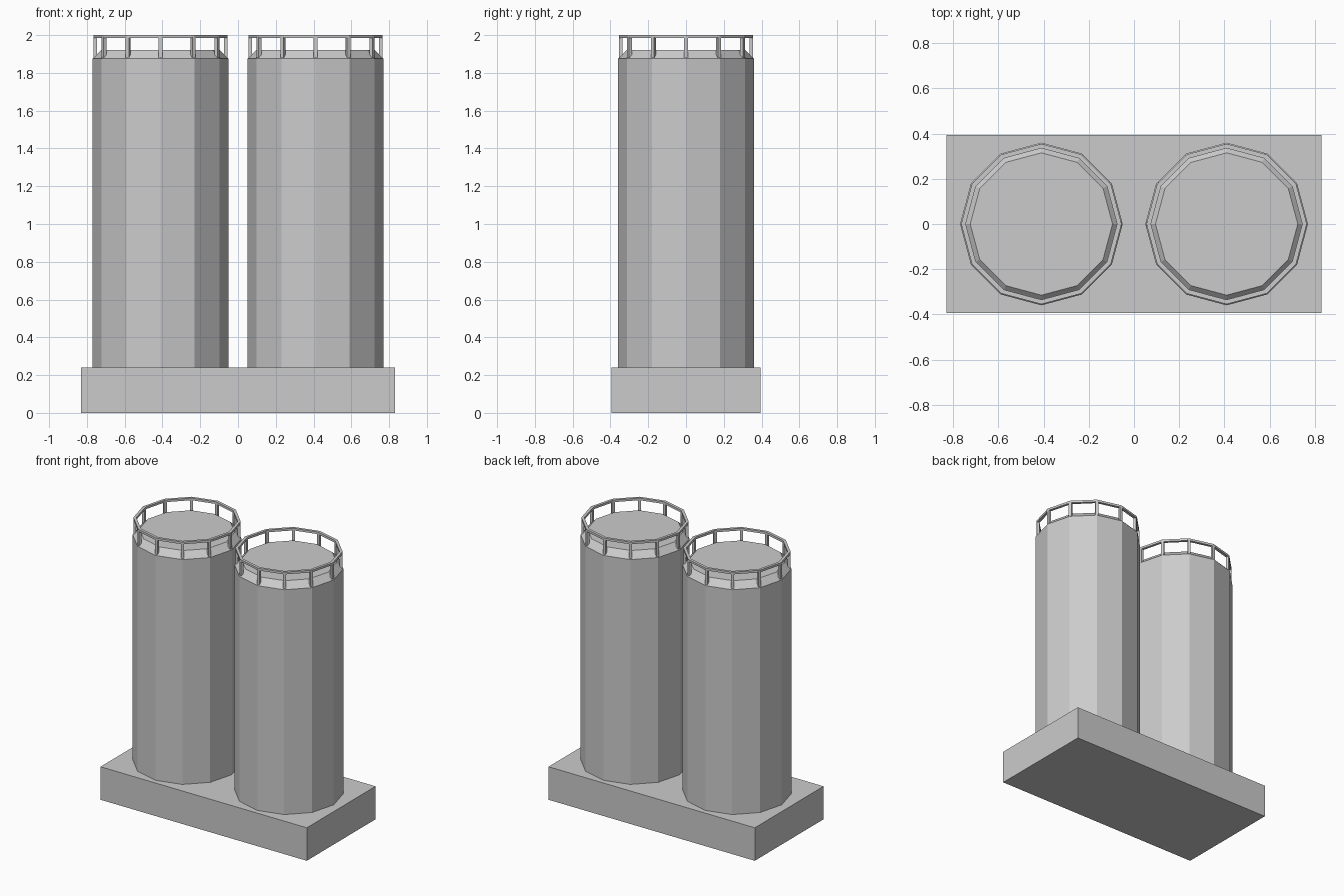
import bpy, bmesh, math
from mathutils import Matrix

cube = bpy.data.objects.get("Cube")
if cube:
    bpy.data.objects.remove(cube, do_unlink=True)

SIDES = 12
GREY = (0.6, 0.6, 0.6, 1)
mat = bpy.data.materials.new("light grey")
mat.use_nodes = True
mat.diffuse_color = GREY
mat.node_tree.nodes["Principled BSDF"].inputs["Base Color"].default_value = GREY


def finish(name, bm, x=0):
    bmesh.ops.recalc_face_normals(bm, faces=bm.faces)
    mesh = bpy.data.meshes.new(name)
    bm.to_mesh(mesh)
    bm.free()
    mesh.materials.append(mat)
    obj = bpy.data.objects.new(name, mesh)
    obj.location.x = x
    bpy.context.collection.objects.link(obj)


def add_box(bm, size, matrix):
    bmesh.ops.create_cube(bm, size=1, matrix=matrix @ Matrix.Diagonal((*size, 1)))


def lathe(profile, closed):
    """Twelve-sided rings through (radius, height) points, capped or looped."""
    bm = bmesh.new()
    rings = []
    for r, z in profile:
        angles = [math.tau * i / SIDES for i in range(SIDES)]
        rings.append([bm.verts.new((r * math.cos(a), r * math.sin(a), z)) for a in angles])
    pairs = list(zip(rings, rings[1:]))
    if closed:
        pairs.append((rings[-1], rings[0]))
    else:
        bm.faces.new(rings[0])
        bm.faces.new(rings[-1])
    for low, high in pairs:
        for i in range(SIDES):
            j = (i + 1) % SIDES
            bm.faces.new((low[i], low[j], high[j], high[i]))
    return bm


# Rectangular plinth
bm = bmesh.new()
add_box(bm, (1.66, 0.79, 0.24), Matrix.Translation((0, 0, 0.12)))
finish("base", bm)

for side, x in (("right", -0.41), ("left", 0.41)):
    # Tank with a chamfered top
    finish(side + "_tank", lathe([(0.36, 0.24), (0.36, 1.875), (0.315, 1.92)], False), x)

    # Handrail ring
    rail = [(0.335, 1.984), (0.355, 1.984), (0.355, 2.0), (0.335, 2.0)]
    finish(side + "_handrail", lathe(rail, True), x)

    # Railing posts, one at each corner
    bm = bmesh.new()
    for i in range(SIDES):
        turn = Matrix.Rotation(math.tau * i / SIDES, 4, "Z")
        add_box(bm, (0.018, 0.02, 0.11), turn @ Matrix.Translation((0.345, 0, 1.935)))
    finish(side + "_railing_posts", bm, x)
